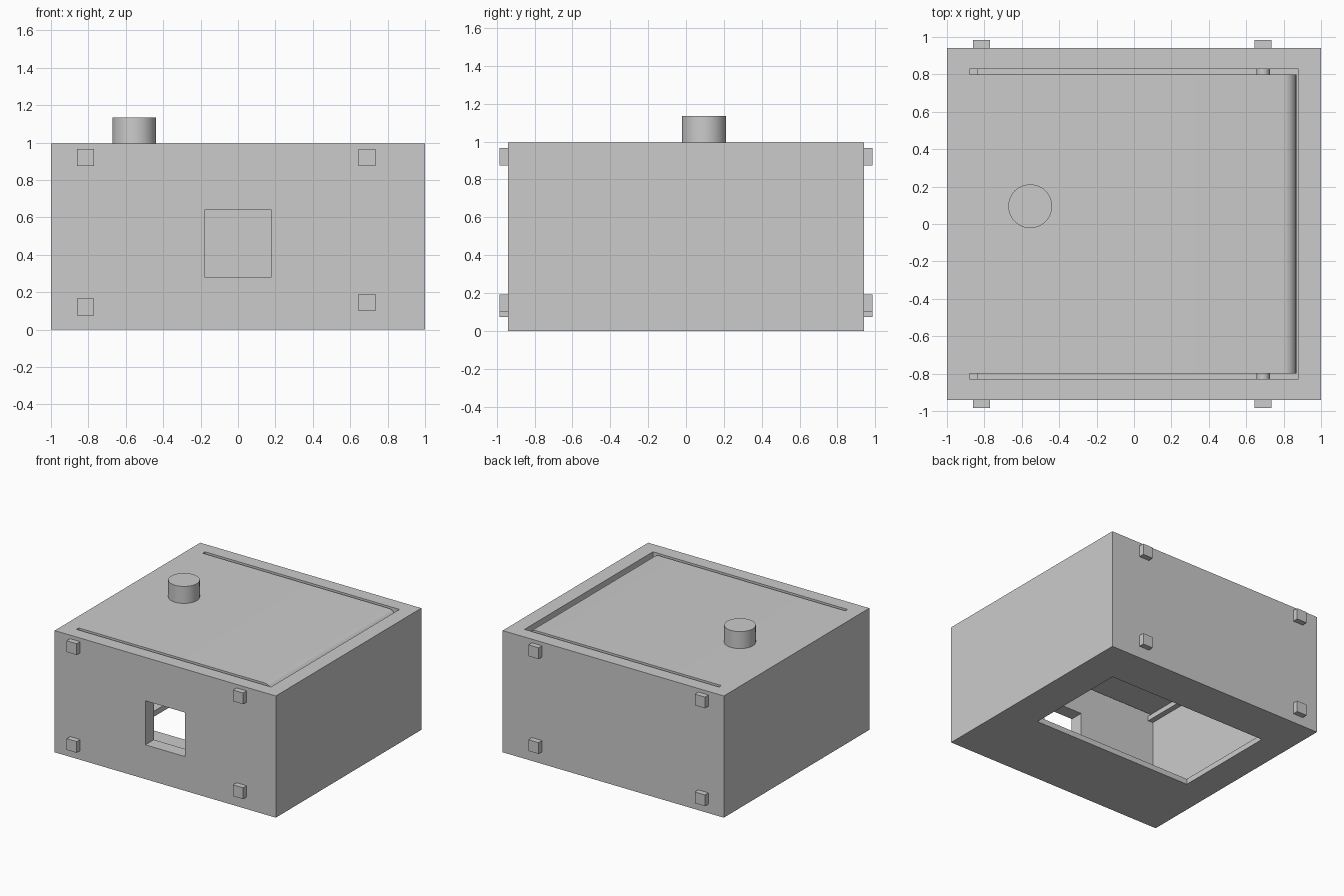
import bpy
import bmesh
import math
from mathutils import Matrix

cube = bpy.data.objects.get("Cube")
if cube:
    bpy.data.objects.remove(cube, do_unlink=True)

grey = bpy.data.materials.new("light grey")
grey.use_nodes = True
colour = (0.6, 0.6, 0.6, 1)
grey.diffuse_color = colour
grey.node_tree.nodes["Principled BSDF"].inputs["Base Color"].default_value = colour


def finish(name, bm, smooth=False):
    bmesh.ops.recalc_face_normals(bm, faces=bm.faces)
    mesh = bpy.data.meshes.new(name)
    bm.to_mesh(mesh)
    bm.free()
    mesh.materials.append(grey)
    obj = bpy.data.objects.new(name, mesh)
    bpy.context.collection.objects.link(obj)
    bpy.ops.object.select_all(action='DESELECT')
    obj.select_set(True)
    bpy.context.view_layer.objects.active = obj
    if smooth:
        bpy.ops.object.shade_smooth_by_angle(angle=math.radians(35))
    return obj


def box(name, x, y, z):
    """Box from (min, max) ranges."""
    bm = bmesh.new()
    bmesh.ops.create_cube(bm, size=1)
    for v in bm.verts:
        v.co = [lo + (hi - lo) * (c + 0.5) for c, (lo, hi) in zip(v.co, (x, y, z))]
    return finish(name, bm)


def cylinder(name, centre, radius, depth, along_y=False):
    bm = bmesh.new()
    turn = Matrix.Rotation(math.pi / 2, 4, 'X') if along_y else Matrix()
    bmesh.ops.create_cone(bm, cap_ends=True, segments=48, radius1=radius, radius2=radius,
                          depth=depth, matrix=Matrix.Translation(centre) @ turn)
    return finish(name, bm, smooth=True)


def cut(target, cutter):
    mod = target.modifiers.new("cut", 'BOOLEAN')
    mod.operation = 'DIFFERENCE'
    mod.solver = 'EXACT'
    mod.object = cutter
    bpy.ops.object.select_all(action='DESELECT')
    bpy.context.view_layer.objects.active = target
    target.select_set(True)
    bpy.ops.object.modifier_apply(modifier=mod.name)
    bpy.data.objects.remove(cutter, do_unlink=True)


TOP = 0.995
WALL_Y = 0.94
IN_X, IN_Y = 0.88, 0.83
LID_Y = 0.80

# Hollow case, open at the top, with a window and a floor opening
case = box("case", (-1, 1), (-WALL_Y, WALL_Y), (0, TOP))
cut(case, box("cavity_cutter", (-IN_X, IN_X), (-IN_Y, IN_Y), (0.045, 1.2)))
cut(case, box("window_cutter", (-0.18, 0.18), (-1.1, -0.7), (0.28, 0.64)))
cut(case, box("floor_cutter", (-0.755, 0.705), (-0.285, 0.59), (-0.1, 0.2)))

# Rocking lid with a fully rounded free end
thick = 0.135
r = thick / 2
mid = TOP - r
profile = [(-IN_X, TOP - thick), (-IN_X, TOP)]
for i in range(17):
    a = math.pi / 2 - math.pi * i / 16
    profile.append((0.80 + r * math.cos(a), mid + r * math.sin(a)))
bm = bmesh.new()
face = bm.faces.new([bm.verts.new((x, -LID_Y, z)) for x, z in profile])
side = bmesh.ops.extrude_face_region(bm, geom=[face])["geom"]
bmesh.ops.translate(bm, vec=(0, 2 * LID_Y, 0),
                    verts=[v for v in side if isinstance(v, bmesh.types.BMVert)])
finish("lid", bm, smooth=True)

# Ledge that the lid rests on
box("lid_ledge", (-IN_X, -0.835), (-IN_Y, IN_Y), (0.82, TOP - thick))

# Knob on the lid
cylinder("knob", (-0.555, 0.095, (TOP + 1.134) / 2), 0.117, 1.134 - TOP)

# Pivot pins and square pegs, mirrored front to back
for label, s in (("front", -1), ("back", 1)):
    cylinder(label + "_pivot_pin", (0.69, s * 0.815, mid), 0.036, 0.05, along_y=True)
    for spot, x, z in (("upper_right", -0.815, 0.92), ("lower_right", -0.815, 0.12),
                       ("upper_left", 0.69, 0.92), ("lower_left", 0.69, 0.145)):
        box(f"{label}_{spot}_peg", (x - 0.046, x + 0.046),
            sorted((s * 0.93, s * 0.985)), (z - 0.046, z + 0.046))
